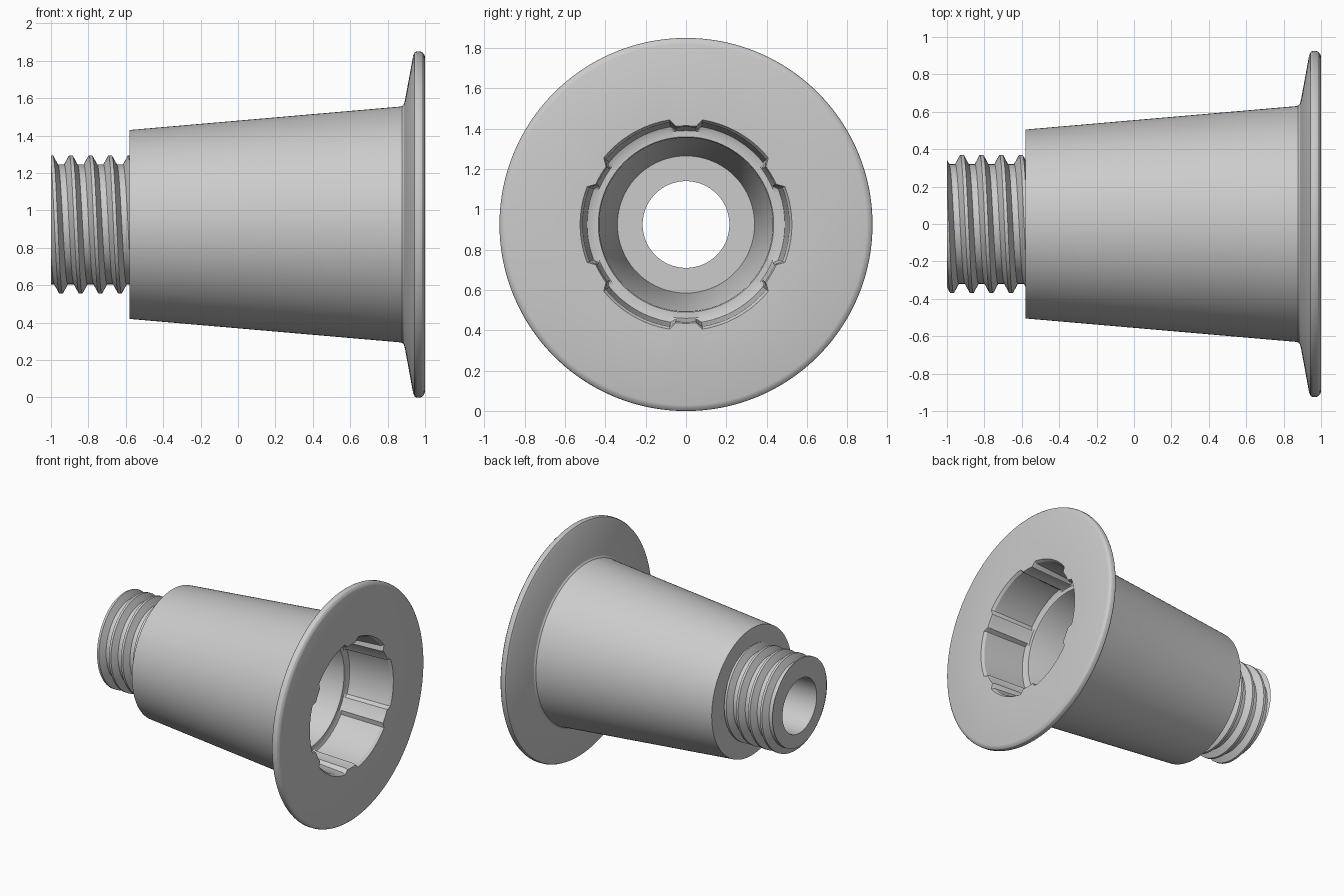
import bpy, bmesh, math

if "Cube" in bpy.data.objects:
    bpy.data.objects.remove(bpy.data.objects["Cube"])

AXIS_Z = 0.925
SEGS = 240
PITCH = 0.105
TAIL, SHOULDER = -1.0, -0.58

grey = bpy.data.materials.new("plain grey")
grey.use_nodes = True
colour = (0.6, 0.6, 0.6, 1)
grey.diffuse_color = colour
grey.node_tree.nodes["Principled BSDF"].inputs["Base Color"].default_value = colour


def point(x, r, a):
    return (x, r * math.cos(a), AXIS_Z + r * math.sin(a))


def finish(bm, name, angle):
    bmesh.ops.remove_doubles(bm, verts=bm.verts, dist=0.00005)
    bmesh.ops.recalc_face_normals(bm, faces=bm.faces)
    mesh = bpy.data.meshes.new(name)
    bm.to_mesh(mesh)
    bm.free()
    obj = bpy.data.objects.new(name, mesh)
    bpy.context.collection.objects.link(obj)
    mesh.materials.append(grey)
    bpy.ops.object.select_all(action='DESELECT')
    obj.select_set(True)
    bpy.context.view_layer.objects.active = obj
    bpy.ops.object.shade_smooth_by_angle(angle=math.radians(angle))
    return obj


def quads(bm, rows):
    for lower, upper in zip(rows, rows[1:]):
        for j in range(len(lower) - 1):
            bm.faces.new((lower[j], lower[j + 1], upper[j + 1], upper[j]))


def thread_radius(x, a):
    """Trapezoid ridge that climbs one pitch per turn."""
    turns = (x + 0.92) / PITCH - a / math.tau
    off = abs(turns - round(turns)) * PITCH
    ramp = min(max((0.036 - off) / 0.027, 0), 1)
    return 0.32 + 0.05 * ramp


def socket(lobe, rib):
    """Six wide lobes parted by six narrow ribs."""
    def radius(a):
        deg = (math.degrees(a) + 30) % 60 - 30
        t = min(max((abs(deg) - 21) / 3, 0), 1)
        return lobe + (rib - lobe) * t * t * (3 - 2 * t)
    return radius


# Body: closed profile from the bore, through the socket, round the flange to the tail
profile = [
    (TAIL, 0.215), (-0.45, 0.215), (-0.45, 0.34),
    (0.62, 0.43), (0.63, 0.435), (0.63, 0.465),
    (0.64, socket(0.49, 0.47)), (0.98, socket(0.512, 0.483)),
    (1.0, socket(0.525, 0.49)),
    (1.0, 0.895), (0.995, 0.91), (0.985, 0.921), (0.975, 0.925),
    (0.955, 0.925), (0.945, 0.92), (0.937, 0.905),
    (0.893, 0.665), (0.888, 0.645), (0.878, 0.633), (0.865, 0.63),
    (SHOULDER, 0.505), (SHOULDER, 0.31), (-0.98, 0.31),
    (TAIL, lambda a: thread_radius(TAIL, a)), (TAIL, 0.215),
]
bm = bmesh.new()
rows = []
for x, r in profile:
    angles = [math.tau * j / SEGS for j in range(SEGS + 1)]
    rows.append([bm.verts.new(point(x, r(a) if callable(r) else r, a)) for a in angles])
quads(bm, rows)
finish(bm, "flanged_body", 25)

# Threaded neck: helical sheet trimmed flat at both ends
bm = bmesh.new()
rows = []
for turn in range(-3, 6):
    for off in (-0.036, -0.009, 0.009, 0.036):
        row = []
        for j in range(SEGS + 1):
            a = math.tau * j / SEGS
            x = -0.92 + off + PITCH * (turn + a / math.tau)
            x = min(max(x, TAIL), SHOULDER)
            row.append(bm.verts.new(point(x, thread_radius(x, a), a)))
        rows.append(row)
quads(bm, rows)
bmesh.ops.dissolve_degenerate(bm, edges=bm.edges, dist=0.00005)
finish(bm, "threaded_neck", 30)
